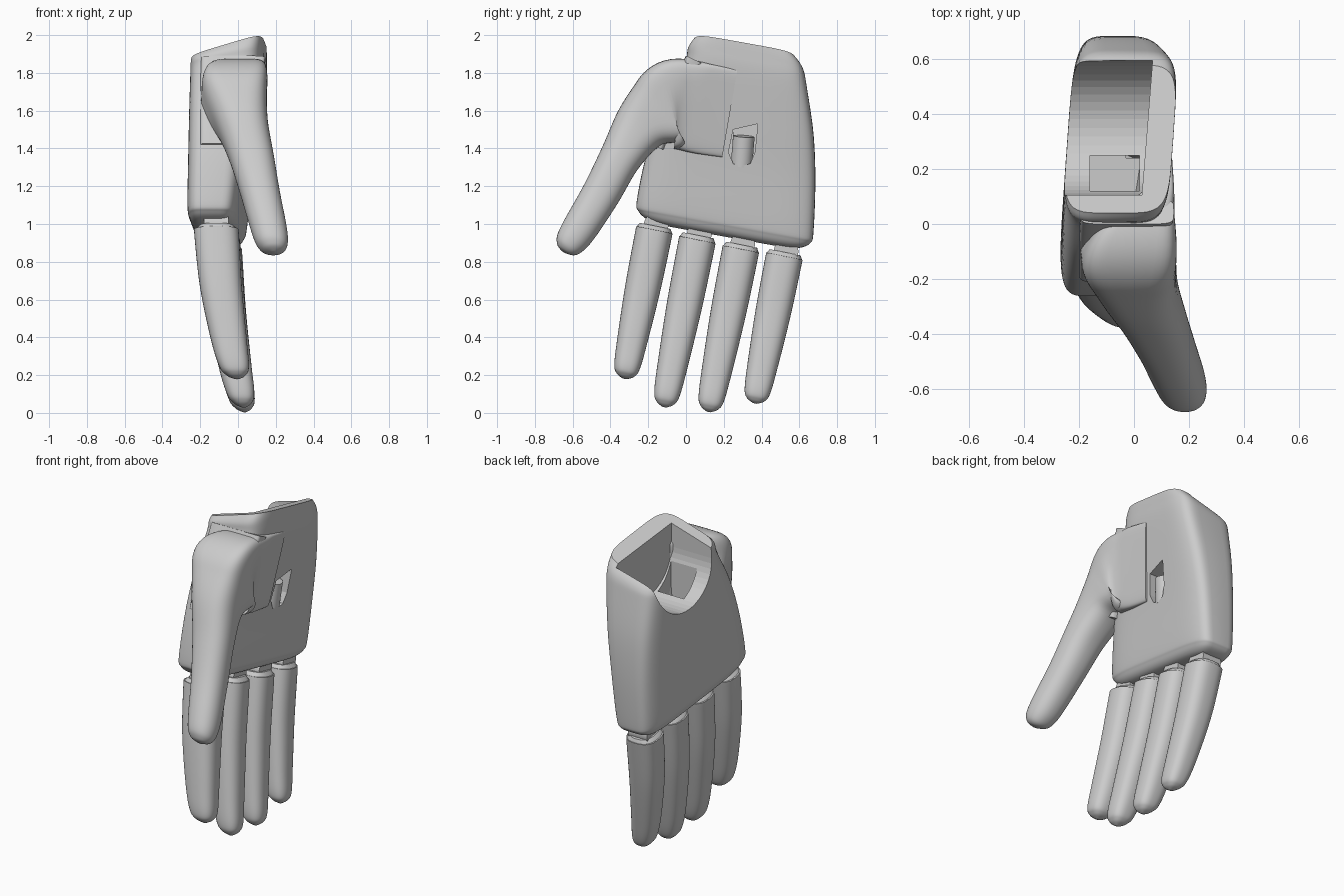
import bpy, bmesh, math
from mathutils import Vector

if "Cube" in bpy.data.objects:
    bpy.data.objects.remove(bpy.data.objects["Cube"])

grey = bpy.data.materials.new("light grey plastic")
grey.use_nodes = True
grey.diffuse_color = (0.6, 0.6, 0.6, 1)
grey.node_tree.nodes["Principled BSDF"].inputs["Base Color"].default_value = (0.6, 0.6, 0.6, 1)


def finish(name, bm, smooth=True):
    bmesh.ops.recalc_face_normals(bm, faces=bm.faces)
    mesh = bpy.data.meshes.new(name)
    bm.to_mesh(mesh)
    bm.free()
    mesh.materials.append(grey)
    ob = bpy.data.objects.new(name, mesh)
    bpy.context.collection.objects.link(ob)
    if smooth:
        bpy.ops.object.select_all(action="DESELECT")
        ob.select_set(True)
        bpy.context.view_layer.objects.active = ob
        bpy.ops.object.shade_smooth_by_angle(angle=math.radians(35))
    return ob


def refine(rows, steps=6):
    """Catmull-Rom interpolation of rows of numbers."""
    out = []
    for i in range(len(rows) - 1):
        a, b, c, d = (rows[max(0, min(len(rows) - 1, i + k))] for k in (-1, 0, 1, 2))
        for s in range(steps):
            t = s / steps
            out.append([q + t * (r - p) / 2 + t * t * (p - 2.5 * q + 2 * r - d_ / 2)
                        + t ** 3 * (1.5 * (q - r) + (d_ - p) / 2)
                        for p, q, r, d_ in zip(a, b, c, d)])
    return out + [list(rows[-1])]


def oval(power, n=48):
    """Unit superellipse, squarer as power grows."""
    pts = []
    for i in range(n):
        a = 2 * math.pi * i / n
        c, s = math.cos(a), math.sin(a)
        pts.append((math.copysign(abs(c) ** (2 / power), c),
                    math.copysign(abs(s) ** (2 / power), s)))
    return pts


def skin(name, rings):
    bm = bmesh.new()
    loops = [[bm.verts.new(p) for p in ring] for ring in rings]
    for a, b in zip(loops, loops[1:]):
        for i in range(len(a)):
            j = (i + 1) % len(a)
            bm.faces.new((a[i], a[j], b[j], b[i]))
    bm.faces.new(loops[0])
    bm.faces.new(loops[-1])
    return finish(name, bm)


def limb(name, rows):
    """Loft along a path; each row is x, y, z, half width, half depth, squareness, lean."""
    rows = refine(rows)
    rings = []
    for i, (x, y, z, w, d, power, lean) in enumerate(rows):
        a, b = rows[max(i - 1, 0)], rows[min(i + 1, len(rows) - 1)]
        wide = Vector((0, a[2] - b[2], b[1] - a[1])).normalized()
        wide.x = lean * wide.z
        rings.append([Vector((x + d * v, y, z)) + wide * w * u for u, v in oval(power)])
    return skin(name, rings)


def prism(name, outline, x0, x1, lean=0):
    """Extrude a (y, z) outline along x, with the far end leaning in y."""
    bm = bmesh.new()
    near = [bm.verts.new((x0, y, z)) for y, z in outline]
    far = [bm.verts.new((x1 + lean * y, y, z)) for y, z in outline]
    bm.faces.new(near)
    bm.faces.new(far)
    for i in range(len(near)):
        j = (i + 1) % len(near)
        bm.faces.new((near[i], near[j], far[j], far[i]))
    return finish(name, bm, False)


def cylinder(name, centre, radius, length, axis):
    bm = bmesh.new()
    bmesh.ops.create_cone(bm, cap_ends=True, segments=32, radius1=radius,
                          radius2=radius, depth=length)
    turn = Vector((0, 0, 1)).rotation_difference(Vector(axis)).to_matrix()
    bmesh.ops.rotate(bm, verts=bm.verts, matrix=turn)
    bmesh.ops.translate(bm, verts=bm.verts, vec=centre)
    return finish(name, bm)


def cut(target, cutter):
    mod = target.modifiers.new(cutter.name, "BOOLEAN")
    mod.operation = "DIFFERENCE"
    mod.solver = "EXACT"
    mod.object = cutter
    cutter.hide_render = True
    cutter.hide_set(True)


# Palm: slanted sections of height, front y, back y, right x, left x, top tilt
SLANT = 0.18
sections = [(0.97, -0.13, 0.54, -0.19, -0.05, 0), (0.985, -0.2, 0.61, -0.22, -0.01, 0),
            (1.02, -0.25, 0.66, -0.24, 0.015, 0), (1.08, -0.26, 0.675, -0.25, 0.03, 0),
            (1.35, -0.205, 0.685, -0.25, 0.06, 0), (1.6, -0.12, 0.675, -0.25, 0.095, 0),
            (1.85, -0.01, 0.64, -0.25, 0.13, 0.1), (1.95, 0.01, 0.62, -0.25, 0.135, 0.22),
            (2.005, 0.04, 0.58, -0.25, 0.135, 0.3)]
rings = []
for zc, y0, y1, x0, x1, tilt in refine(sections):
    ring = []
    for u, v in oval(5, 64):
        y = (y0 + y1) / 2 + u * (y1 - y0) / 2
        x = (x0 + x1) / 2 + v * (x1 - x0) / 2
        ring.append((x + 0.07 * (y - 0.2), y, zc - SLANT * y + tilt * (x - 0.1)))
    rings.append(ring)
palm = skin("palm", rings)

# Wrist socket: half-round trough open to the back of the hand
arc = [(0.35 + 0.245 * math.cos(a), 1.82 + 0.245 * math.sin(a))
       for a in (math.pi + math.pi * i / 24 for i in range(25))]
cut(palm, prism("wrist_socket_cutter", arc + [(0.595, 2.3), (0.105, 2.3)], -0.6, 0.02, 0.08))

# Deeper pocket in the socket floor behind the thumb
cut(palm, prism("thumb_pocket_cutter", [(0.12, 1.45), (0.25, 1.45), (0.25, 1.75), (0.12, 1.75)],
                -0.16, 0.02))

# Slot in the palm with its pin
cut(palm, prism("palm_slot_cutter", [(0.225, 1.38), (0.25, 1.32), (0.29, 1.305), (0.34, 1.32),
                                     (0.365, 1.38), (0.38, 1.53), (0.25, 1.5)], -0.03, 0.3))
cylinder("palm_pin", (0.02, 0.3, 1.385), 0.057, 0.16, (0.1, 0.08, 1))

# Thumb, whose broad base lies nearly flush with the palm
limb("thumb", [(0.075, 0.232, 1.585, 0.235, 0.035, 8, 0.14),
               (0.065, 0.09, 1.61, 0.24, 0.055, 8, 0.14),
               (0.02, 0, 1.63, 0.24, 0.11, 6, 0.12),
               (-0.02, -0.07, 1.635, 0.235, 0.17, 6, 0.05),
               (-0.012, -0.14, 1.6, 0.2, 0.165, 4, 0),
               (0.02, -0.24, 1.515, 0.148, 0.14, 2.7, 0),
               (0.07, -0.345, 1.355, 0.112, 0.12, 2.4, 0),
               (0.118, -0.45, 1.16, 0.102, 0.105, 2.3, 0),
               (0.162, -0.56, 0.98, 0.094, 0.096, 2.2, 0),
               (0.18, -0.615, 0.9, 0.08, 0.083, 2.2, 0),
               (0.187, -0.641, 0.865, 0.052, 0.055, 2.2, 0),
               (0.19, -0.65, 0.852, 0.01, 0.01, 2.2, 0)])

# Thumb base plate running down the front edge of the palm
limb("thumb_base", [(-0.025, 0.045, 1.87, 0.05, 0.17, 6, 0), (-0.04, -0.035, 1.7, 0.05, 0.16, 6, 0),
                    (-0.06, -0.115, 1.54, 0.05, 0.14, 6, 0),
                    (-0.07, -0.165, 1.41, 0.05, 0.13, 6, 0)])

# Fingers: knuckle x, y, z and tip x, y, z, half depth
fingers = {"index": (-0.115, -0.163, 0.99, -0.005, -0.325, 0.18, 0.118),
           "middle": (-0.1, 0.065, 0.94, 0.03, -0.115, 0.03, 0.11),
           "ring": (-0.085, 0.295, 0.89, 0.035, 0.12, 0.005, 0.105),
           "little": (-0.08, 0.525, 0.85, 0.035, 0.365, 0.05, 0.1)}
profile = [(0, 0.85, 0.75), (0.03, 0.98, 0.95), (0.06, 1, 1), (0.4, 0.96, 0.94),
           (0.75, 0.82, 0.8), (0.92, 0.7, 0.66), (0.975, 0.48, 0.42), (1, 0.1, 0.1)]
for name, (kx, ky, kz, tx, ty, tz, depth) in fingers.items():
    rows = []
    for t, w, d in profile:
        bow = 0.08 * t * (1 - t)
        rows.append((kx + (tx - kx) * t - bow, ky + (ty - ky) * t, kz + (tz - kz) * t,
                     0.098 * w, depth * d, 2.6, 0))
    limb(name + "_finger", rows)
    cylinder(name + "_knuckle", (kx, ky + 0.005, kz + 0.005), 0.065, 0.13, (1, 0, 0))
